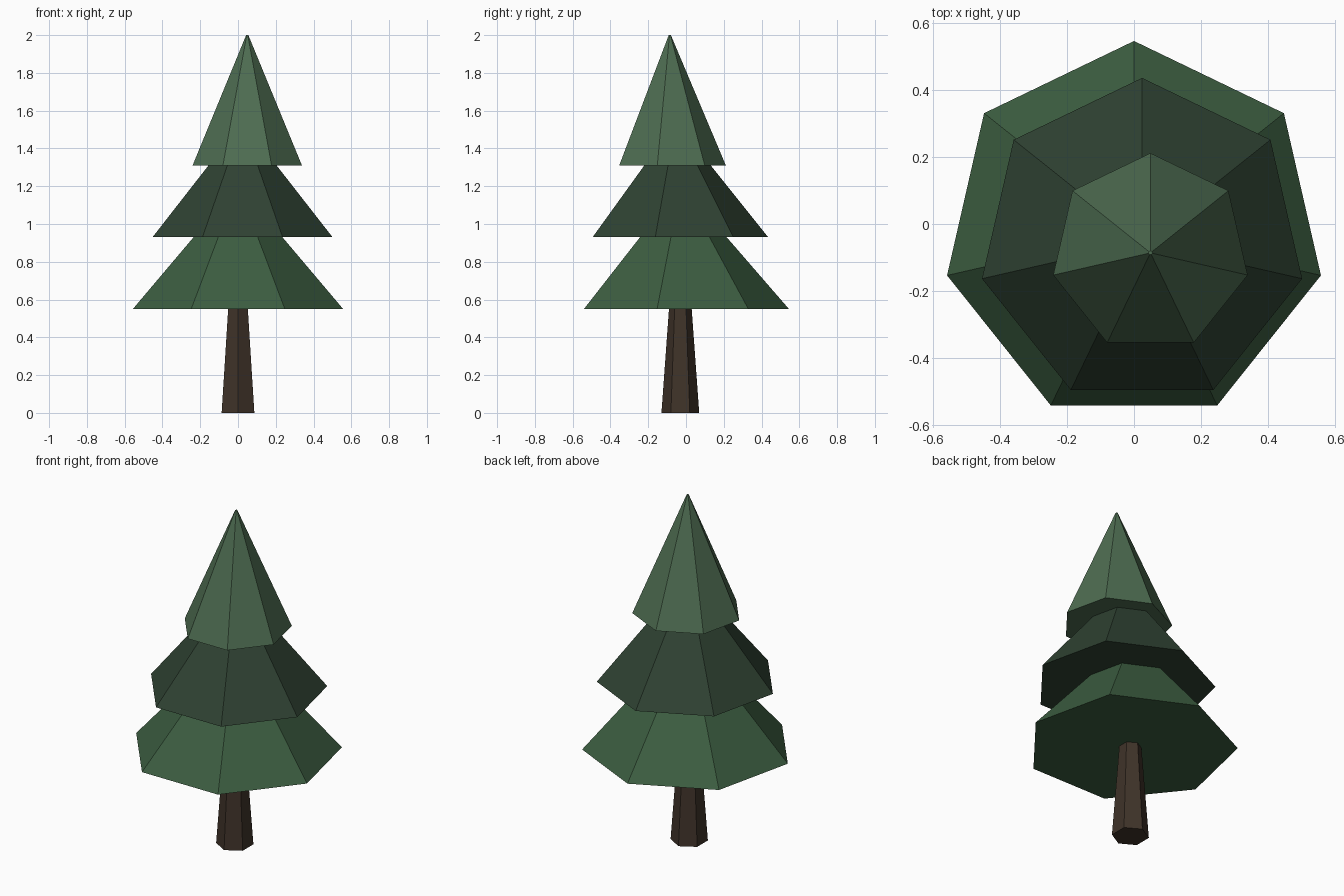
import bpy
import bmesh
from math import sin, cos, tau

if "Cube" in bpy.data.objects:
    bpy.data.objects.remove(bpy.data.objects["Cube"])


def material(name, rgb):
    mat = bpy.data.materials.new(name)
    mat.diffuse_color = (*rgb, 1)
    mat.use_nodes = True
    mat.node_tree.nodes["Principled BSDF"].inputs["Base Color"].default_value = mat.diffuse_color
    return mat


def frustum(name, sides, centre, z0, z1, r0, r1, mat):
    """Closed tapered prism with its first corner pointing to +y."""
    bm = bmesh.new()
    rings = []
    for z, r in ((z0, r0), (z1, r1)):
        rings.append([bm.verts.new((centre[0] + r * sin(tau * i / sides),
                                    centre[1] + r * cos(tau * i / sides), z))
                      for i in range(sides)])
    low, high = rings
    for i in range(sides):
        j = (i + 1) % sides
        bm.faces.new((low[i], low[j], high[j], high[i]))
    bm.faces.new(low)
    bm.faces.new(high)
    bmesh.ops.recalc_face_normals(bm, faces=bm.faces)
    mesh = bpy.data.meshes.new(name)
    bm.to_mesh(mesh)
    bm.free()
    mesh.materials.append(mat)
    obj = bpy.data.objects.new(name, mesh)
    bpy.context.collection.objects.link(obj)
    return obj


# Six-sided tapered trunk, ending just inside the lowest tier
frustum("trunk", 6, (0, -0.03), 0, 0.58, 0.1, 0.058,
        material("bark", (0.05, 0.033, 0.022)))

# Seven-sided foliage tiers, each offset a little from the one below
tiers = [
    ("lower_foliage", (0, -0.026), 0.55, 1.01, 0.571, 0.172, (0.045, 0.11, 0.052)),
    ("middle_foliage", (0.024, -0.054), 0.93, 1.39, 0.489, 0.121, (0.028, 0.054, 0.032)),
    ("top_foliage", (0.049, -0.086), 1.31, 2.0, 0.297, 0.006, (0.075, 0.15, 0.082)),
]
for name, centre, z0, z1, r0, r1, rgb in tiers:
    frustum(name, 7, centre, z0, z1, r0, r1, material(name + "_green", rgb))
